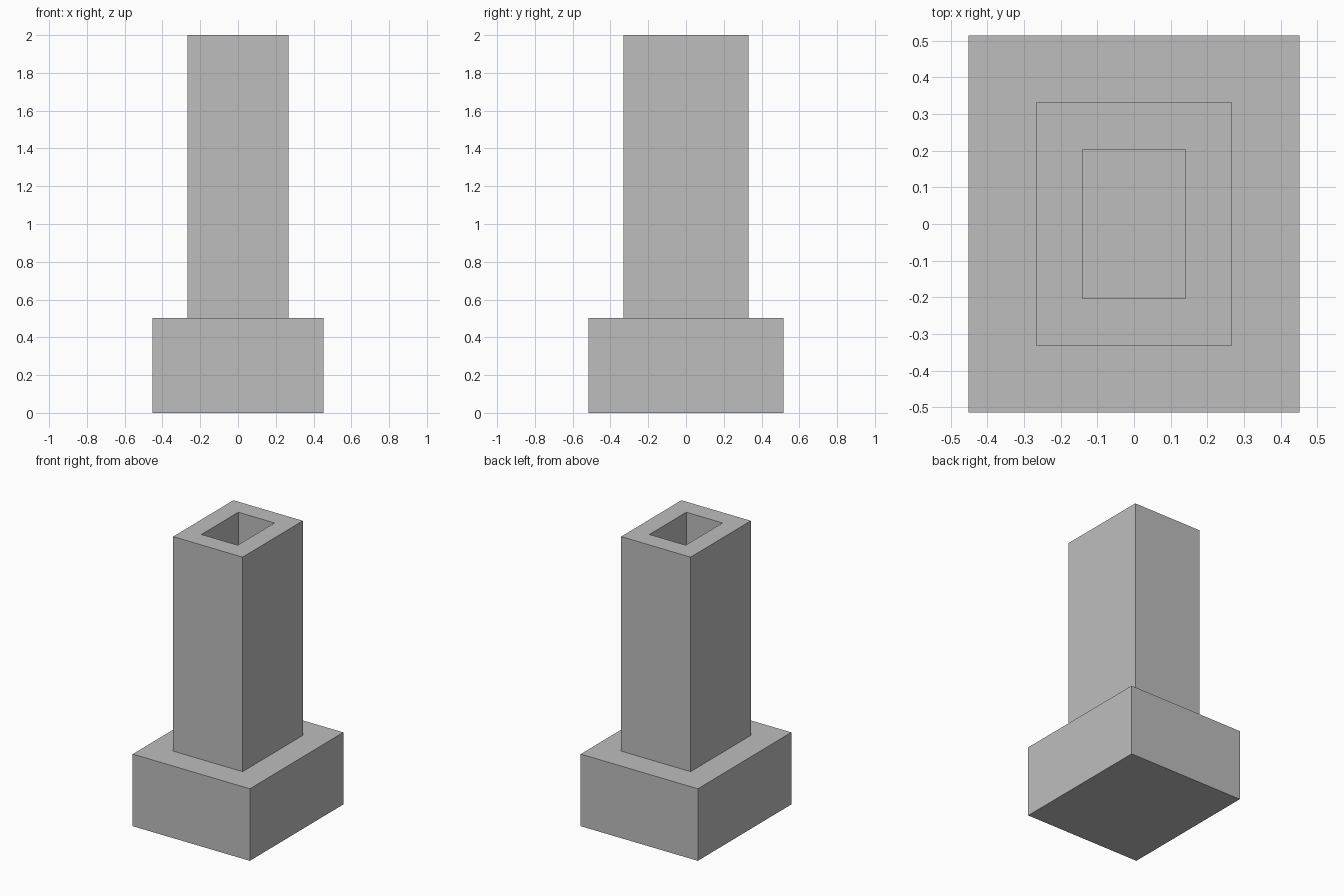
import bpy
import bmesh

if "Cube" in bpy.data.objects:
    bpy.data.objects.remove(bpy.data.objects["Cube"], do_unlink=True)

BASE_TOP, TOP = 0.503, 2.0
FOOT, SHAFT, POCKET = (0.452, 0.515), (0.268, 0.332), (0.14, 0.203)

concrete = bpy.data.materials.new("concrete_grey")
concrete.use_nodes = True
colour = (0.515, 0.515, 0.515, 1)
concrete.diffuse_color = colour
concrete.node_tree.nodes["Principled BSDF"].inputs["Base Color"].default_value = colour


def stepped_block(name, rings, cap_start):
    """Join rectangular rings (half sizes, height) in order and cap the end."""
    bm = bmesh.new()
    loops = []
    for (hx, hy), z in rings:
        corners = ((-hx, -hy), (hx, -hy), (hx, hy), (-hx, hy))
        loops.append([bm.verts.new((x, y, z)) for x, y in corners])
    for low, high in zip(loops, loops[1:]):
        for i in range(4):
            j = (i + 1) % 4
            bm.faces.new((low[i], low[j], high[j], high[i]))
    bm.faces.new(loops[-1])
    if cap_start:
        bm.faces.new(loops[0][::-1])
    mesh = bpy.data.meshes.new(name)
    bm.to_mesh(mesh)
    bm.free()
    mesh.materials.append(concrete)
    obj = bpy.data.objects.new(name, mesh)
    bpy.context.collection.objects.link(obj)
    return obj


# Wide rectangular footing
stepped_block("footing", [(FOOT, 0), (FOOT, BASE_TOP)], True)

# Hollow column: outer wall, top rim, inner wall and pocket floor
stepped_block("hollow_column",
              [(SHAFT, BASE_TOP), (SHAFT, TOP), (POCKET, TOP), (POCKET, BASE_TOP + 0.002)],
              False)
